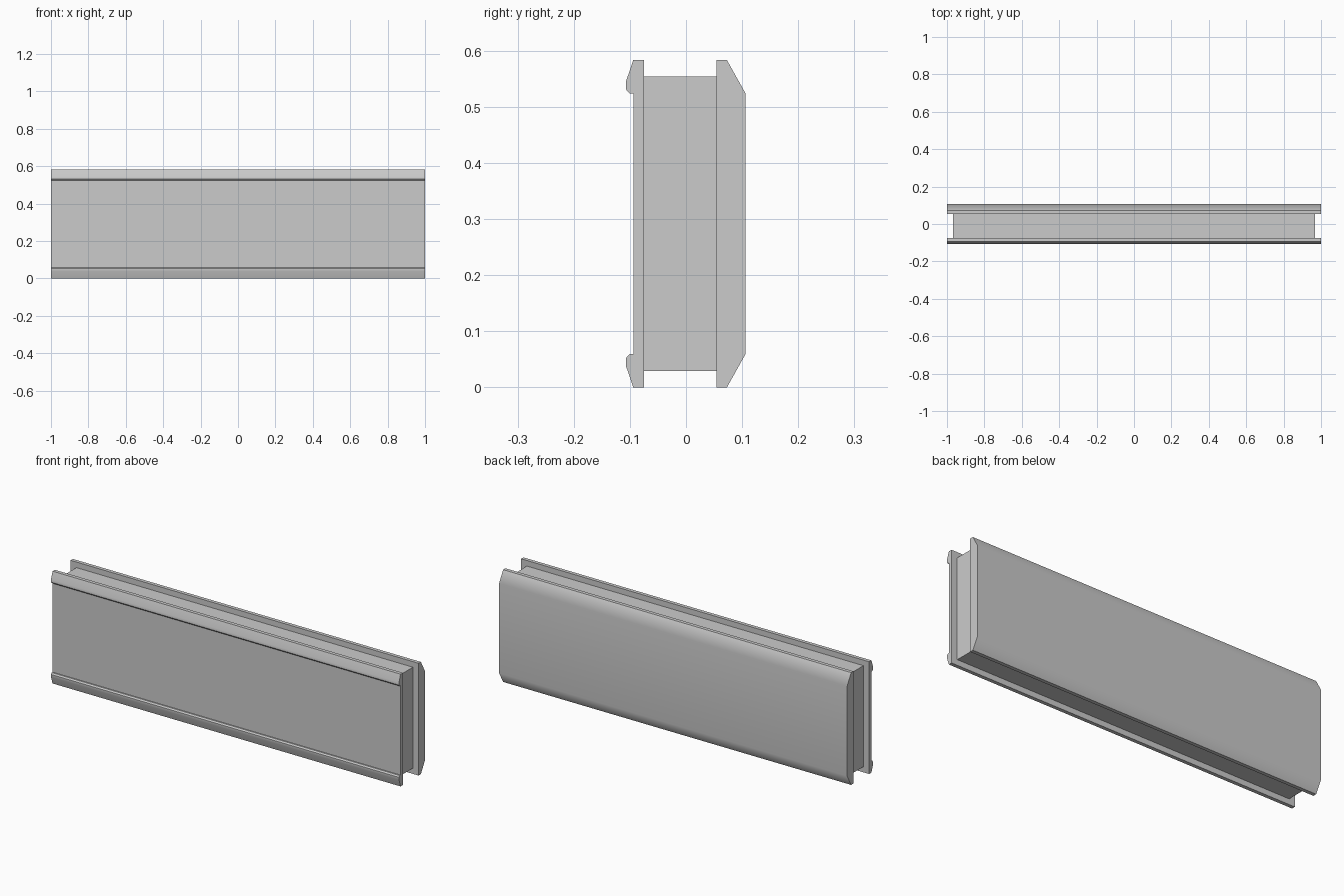
import bpy
import bmesh
import math

if "Cube" in bpy.data.objects:
    bpy.data.objects.remove(bpy.data.objects["Cube"])

HEIGHT = 0.583


def extrude_profile(name, lower, half_length):
    """Mirror a lower-half (y, z) outline about mid height and extrude it along x."""
    outline = lower + [(y, HEIGHT - z) for y, z in reversed(lower)]
    bm = bmesh.new()
    face = bm.faces.new([bm.verts.new((-half_length, y, z)) for y, z in outline])
    ext = bmesh.ops.extrude_face_region(bm, geom=[face], use_keep_orig=True)
    verts = [g for g in ext["geom"] if isinstance(g, bmesh.types.BMVert)]
    bmesh.ops.translate(bm, verts=verts, vec=(2 * half_length, 0, 0))
    bmesh.ops.recalc_face_normals(bm, faces=bm.faces)
    mesh = bpy.data.meshes.new(name)
    bm.to_mesh(mesh)
    bm.free()
    obj = bpy.data.objects.new(name, mesh)
    bpy.context.collection.objects.link(obj)
    return obj


def smooth(obj):
    """Smooth the shallow chamfers while the broad faces stay flat."""
    bpy.ops.object.select_all(action='DESELECT')
    obj.select_set(True)
    bpy.context.view_layer.objects.active = obj
    bpy.ops.object.shade_smooth_by_angle(angle=math.radians(32))
    mod = obj.modifiers.new("weighted_normals", 'WEIGHTED_NORMAL')
    mod.keep_sharp = True


# Front panel with a hooked lip along its top and bottom edges
front = extrude_profile("front_panel", [
    (-0.075, 0.0), (-0.094, 0.0), (-0.107, 0.038), (-0.107, 0.052),
    (-0.101, 0.059), (-0.094, 0.059)], 1.0)

# Back panel with wide chamfers
back = extrude_profile("back_panel", [
    (0.054, 0.0), (0.073, 0.0), (0.106, 0.059)], 1.0)

# Recessed core between the panels
core = extrude_profile("core", [(-0.075, 0.029), (0.054, 0.029)], 0.967)

for panel in (front, back):
    smooth(panel)
